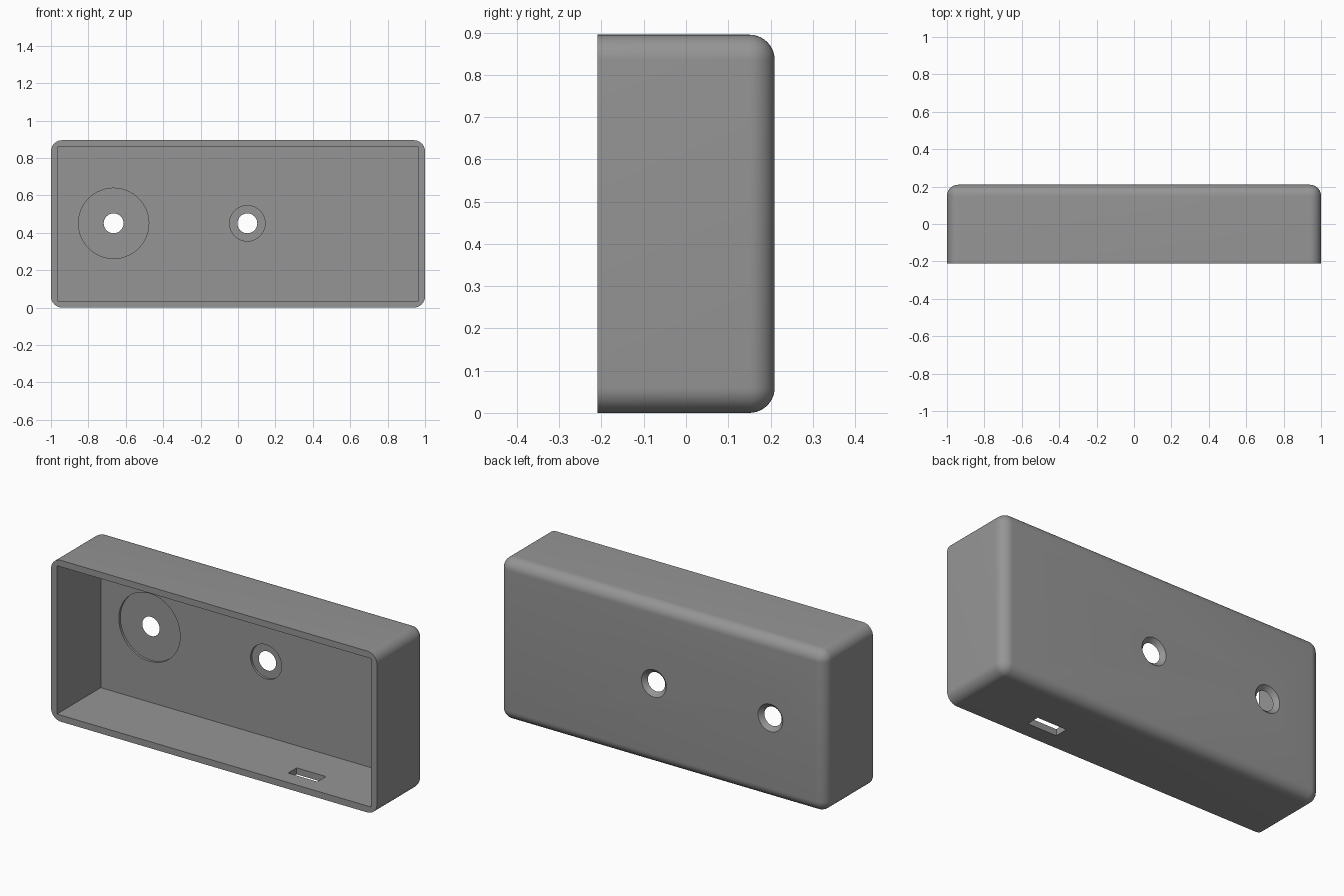
import bpy, bmesh, math
from mathutils import Matrix, Vector

if "Cube" in bpy.data.objects:
    bpy.data.objects.remove(bpy.data.objects["Cube"])

L, D, H = 2.0, 0.42, 0.895      # outer length, depth, height
WALL, FILLET = 0.036, 0.06
BACK = D / 2

grey = bpy.data.materials.new("plain grey")
grey.diffuse_color = (0.3, 0.3, 0.3, 1)
grey.use_nodes = True
grey.node_tree.nodes["Principled BSDF"].inputs["Base Color"].default_value = grey.diffuse_color


def new_object(name, bm):
    bmesh.ops.recalc_face_normals(bm, faces=bm.faces)
    mesh = bpy.data.meshes.new(name)
    bm.to_mesh(mesh)
    bm.free()
    mesh.materials.append(grey)
    obj = bpy.data.objects.new(name, mesh)
    bpy.context.collection.objects.link(obj)
    return obj


def box(lo, hi):
    bm = bmesh.new()
    size, mid = Vector(hi) - Vector(lo), (Vector(hi) + Vector(lo)) / 2
    bmesh.ops.create_cube(bm, size=1, matrix=Matrix.Translation(mid) @ Matrix.Diagonal((*size, 1)))
    return bm


def lathe(x, z, profile, sides=64):
    """Closed solid turned around an axis parallel to y; profile is (radius, y)."""
    bm = bmesh.new()
    angles = [2 * math.pi * i / sides for i in range(sides)]
    rings = [[bm.verts.new((x + r * math.cos(a), y, z + r * math.sin(a))) for a in angles]
             for r, y in profile]
    for a, b in zip(rings, rings[1:]):
        for i in range(sides):
            j = (i + 1) % sides
            bm.faces.new((a[i], a[j], b[j], b[i]))
    bm.faces.new(rings[0])
    bm.faces.new(rings[-1])
    return bm


# Outer shell: every edge rounded except the open front rim
bm = box((-L / 2, -BACK, 0), (L / 2, BACK, H))
edges = [e for e in bm.edges if any(v.co.y > 0 for v in e.verts)]
bmesh.ops.bevel(bm, geom=edges, offset=FILLET, segments=10, profile=0.5, affect='EDGES')
case = new_object("enclosure_case", bm)

# Inner cavity, sharp cornered and open at the front
cutters = [new_object("cavity_cutter", box((-L / 2 + WALL, -BACK - 0.1, WALL),
                                           (L / 2 - WALL, BACK - WALL, H - WALL)))]

# Screw holes: shallow round recess inside, countersink on the back
floor = BACK - 0.023
for name, x, recess in (("wide", -0.665, 0.188), ("small", 0.05, 0.095)):
    profile = [(recess, 0.1), (recess, floor), (0.053, floor), (0.087, floor + 0.034)]
    cutters.append(new_object(name + "_hole_cutter", lathe(x, H / 2 + 0.003, profile)))

# Cable slot through the bottom wall
cutters.append(new_object("slot_cutter", box((0.39, -0.118, -0.1), (0.57, -0.043, 0.1))))

for cutter in cutters:
    mod = case.modifiers.new(cutter.name, 'BOOLEAN')
    mod.operation, mod.solver, mod.object = 'DIFFERENCE', 'EXACT', cutter
    cutter.hide_render = True

# Bake the cuts and drop the helpers
bpy.context.view_layer.update()
result = bpy.data.meshes.new_from_object(case.evaluated_get(bpy.context.evaluated_depsgraph_get()))
case.modifiers.clear()
case.data = result
for cutter in cutters:
    bpy.data.objects.remove(cutter)

bpy.context.view_layer.objects.active = case
case.select_set(True)
bpy.ops.object.shade_smooth_by_angle(angle=math.radians(30))
